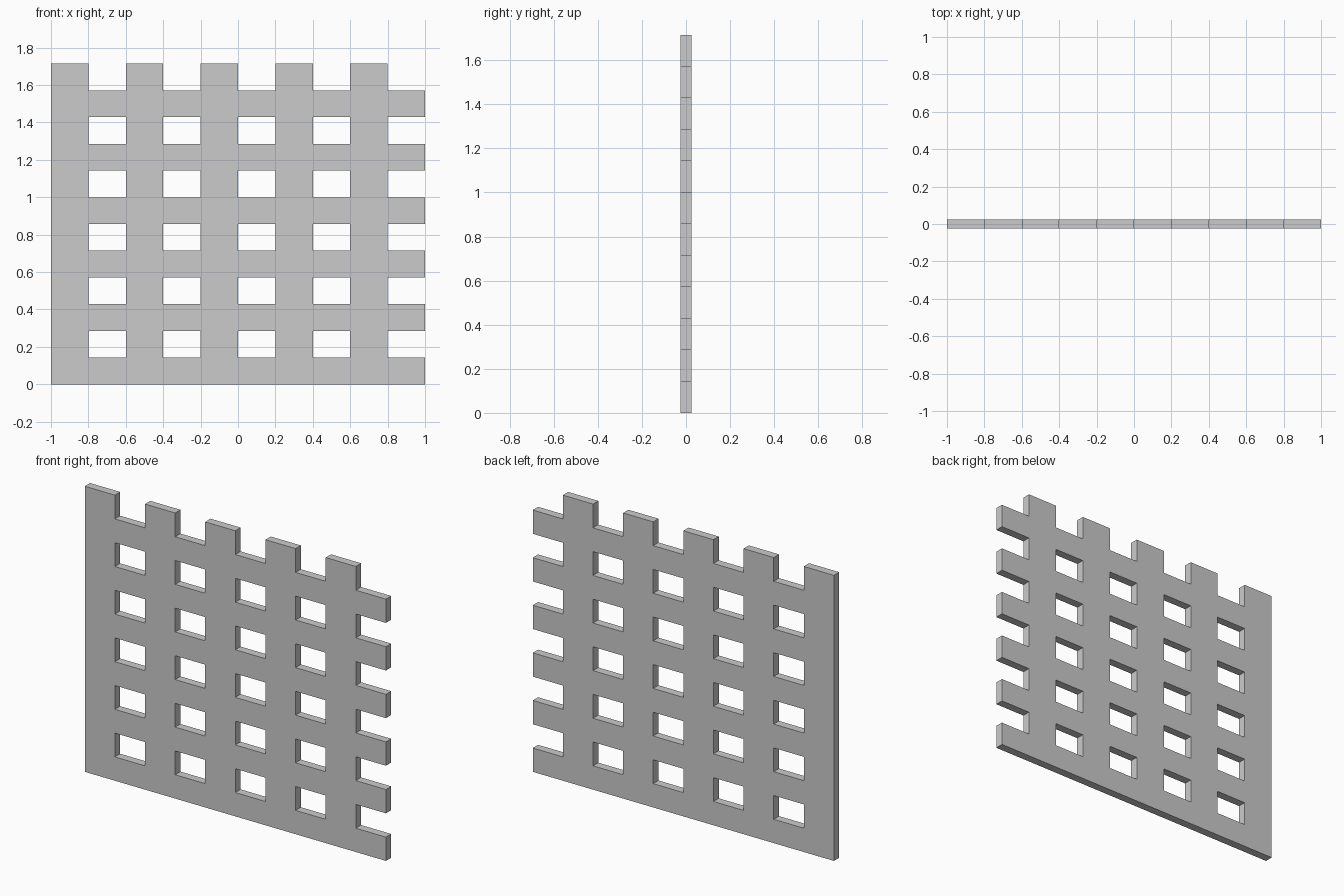
import bpy, bmesh
from mathutils import Matrix, Vector

if "Cube" in bpy.data.objects:
    bpy.data.objects.remove(bpy.data.objects["Cube"])

COLS, ROWS = 10, 12
CELL_W, CELL_H, THICK = 0.2, 1 / 7, 0.05

# Lattice panel: a cell sheet in the XZ plane, every odd column/odd row cell left open
bm = bmesh.new()
verts = [[bm.verts.new(((i - COLS / 2) * CELL_W, -THICK / 2, j * CELL_H))
          for j in range(ROWS + 1)] for i in range(COLS + 1)]
for i in range(COLS):
    for j in range(ROWS):
        if i % 2 and j % 2:
            continue
        bm.faces.new((verts[i][j], verts[i + 1][j], verts[i + 1][j + 1], verts[i][j + 1]))

# Drop the unused corner, then give the sheet its thickness
bmesh.ops.delete(bm, geom=[v for v in bm.verts if not v.link_faces], context='VERTS')
front = bm.faces[:]
back = bmesh.ops.extrude_face_region(bm, geom=front, use_keep_orig=True)
bmesh.ops.translate(bm, vec=(0, THICK, 0),
                    verts=[g for g in back["geom"] if isinstance(g, bmesh.types.BMVert)])
bmesh.ops.recalc_face_normals(bm, faces=bm.faces[:])

mesh = bpy.data.meshes.new("lattice_panel")
bm.to_mesh(mesh)
bm.free()
panel = bpy.data.objects.new("lattice_panel", mesh)
bpy.context.collection.objects.link(panel)
